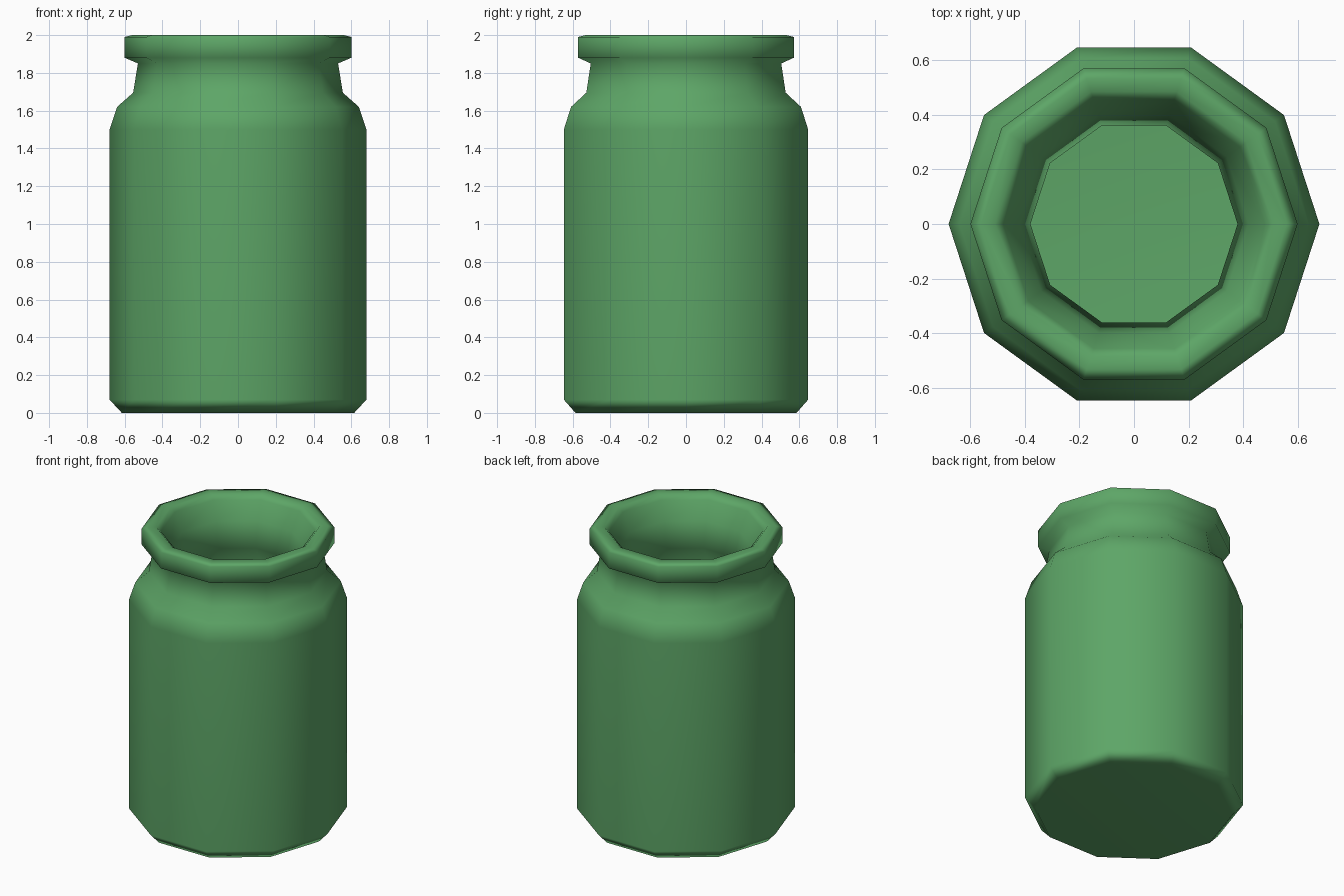
import bpy, bmesh, math

if "Cube" in bpy.data.objects:
    bpy.data.objects.remove(bpy.data.objects["Cube"])

SIDES = 10

# Profile (radius, height): outside from base to rim, then inside down to the floor
profile = [
    (0.615, 0.0), (0.68, 0.07), (0.68, 1.5), (0.64, 1.62), (0.555, 1.695),
    (0.53, 1.85), (0.60, 1.88), (0.60, 1.99), (0.56, 2.0),
    (0.51, 2.0), (0.48, 1.97), (0.42, 1.85), (0.38, 1.68),
    (0.53, 1.48), (0.53, 0.2), (0.46, 0.13),
]

# Jar: ten-sided lathe with closed base and inner floor
bm = bmesh.new()
rings = []
for r, z in profile:
    rings.append([bm.verts.new((r * math.cos(math.tau * i / SIDES),
                                r * math.sin(math.tau * i / SIDES), z))
                  for i in range(SIDES)])
for a, b in zip(rings, rings[1:]):
    for i in range(SIDES):
        j = (i + 1) % SIDES
        bm.faces.new((a[i], a[j], b[j], b[i]))
bm.faces.new(rings[0][::-1])
bm.faces.new(rings[-1])
for f in bm.faces:
    f.smooth = True

mesh = bpy.data.meshes.new("jar")
bm.to_mesh(mesh)
bm.free()
jar = bpy.data.objects.new("jar", mesh)
bpy.context.collection.objects.link(jar)

# Soft shading that keeps the large faces clean
jar.modifiers.new("weighted_normals", 'WEIGHTED_NORMAL')

# Green glaze
green = bpy.data.materials.new("green_glaze")
green.diffuse_color = (0.11, 0.38, 0.135, 1)
green.use_nodes = True
green.node_tree.nodes["Principled BSDF"].inputs["Base Color"].default_value = green.diffuse_color
mesh.materials.append(green)
